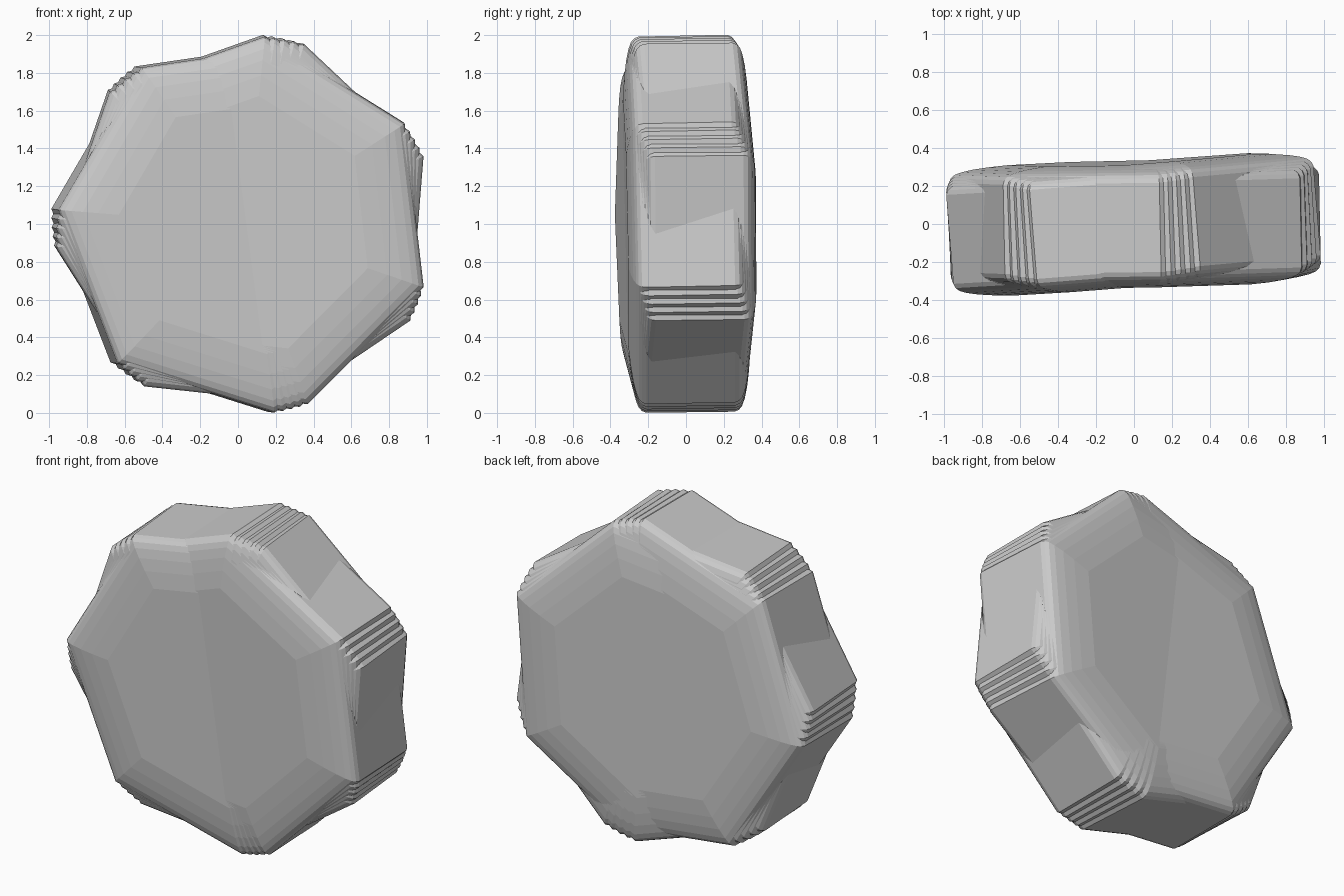
import bpy, bmesh, math
from mathutils import Euler, Vector

if "Cube" in bpy.data.objects:
    bpy.data.objects.remove(bpy.data.objects["Cube"])

SIDES, LAYERS = 7, 5
CENTRE = Vector((0.029, 0.0, 0.998))
# rounded half profile: (corner radius, half thickness) from flat face out to rim
HALF = [(0.69, 0.322), (0.80, 0.312), (0.88, 0.301), (0.94, 0.288),
        (0.975, 0.275), (0.995, 0.258), (1.005, 0.235)]
PROFILE = [(r, -h) for r, h in HALF] + [(r, h) for r, h in reversed(HALF)]


def heptagon_slab(name, spin, tilt):
    """Seven-sided slab with domed edges, spun about y and slightly tilted."""
    bm = bmesh.new()
    rings = []
    for r, y in PROFILE:
        ring = []
        for i in range(SIDES):
            a = spin + i * 2 * math.pi / SIDES
            ring.append(bm.verts.new((r * math.cos(a), y, r * math.sin(a))))
        rings.append(ring)
    for lo, hi in zip(rings, rings[1:]):
        for i in range(SIDES):
            j = (i + 1) % SIDES
            bm.faces.new((lo[i], lo[j], hi[j], hi[i]))
    bm.faces.new(rings[0])
    bm.faces.new(rings[-1])
    bmesh.ops.recalc_face_normals(bm, faces=bm.faces)
    bm.transform(Euler(tilt).to_matrix().to_4x4())
    bmesh.ops.translate(bm, verts=bm.verts, vec=CENTRE)
    mesh = bpy.data.meshes.new(name)
    bm.to_mesh(mesh)
    bm.free()
    obj = bpy.data.objects.new(name, mesh)
    bpy.context.collection.objects.link(obj)


# overlapping slabs, each turned a little further than the last
for k in range(LAYERS):
    t = k / (LAYERS - 1)
    heptagon_slab(f"stone_slab_{k + 1}",
                  math.radians(83.8 - 11.2 * t),
                  (0.02 - 0.008 * t, 0, 0.02 + 0.06 * t))
